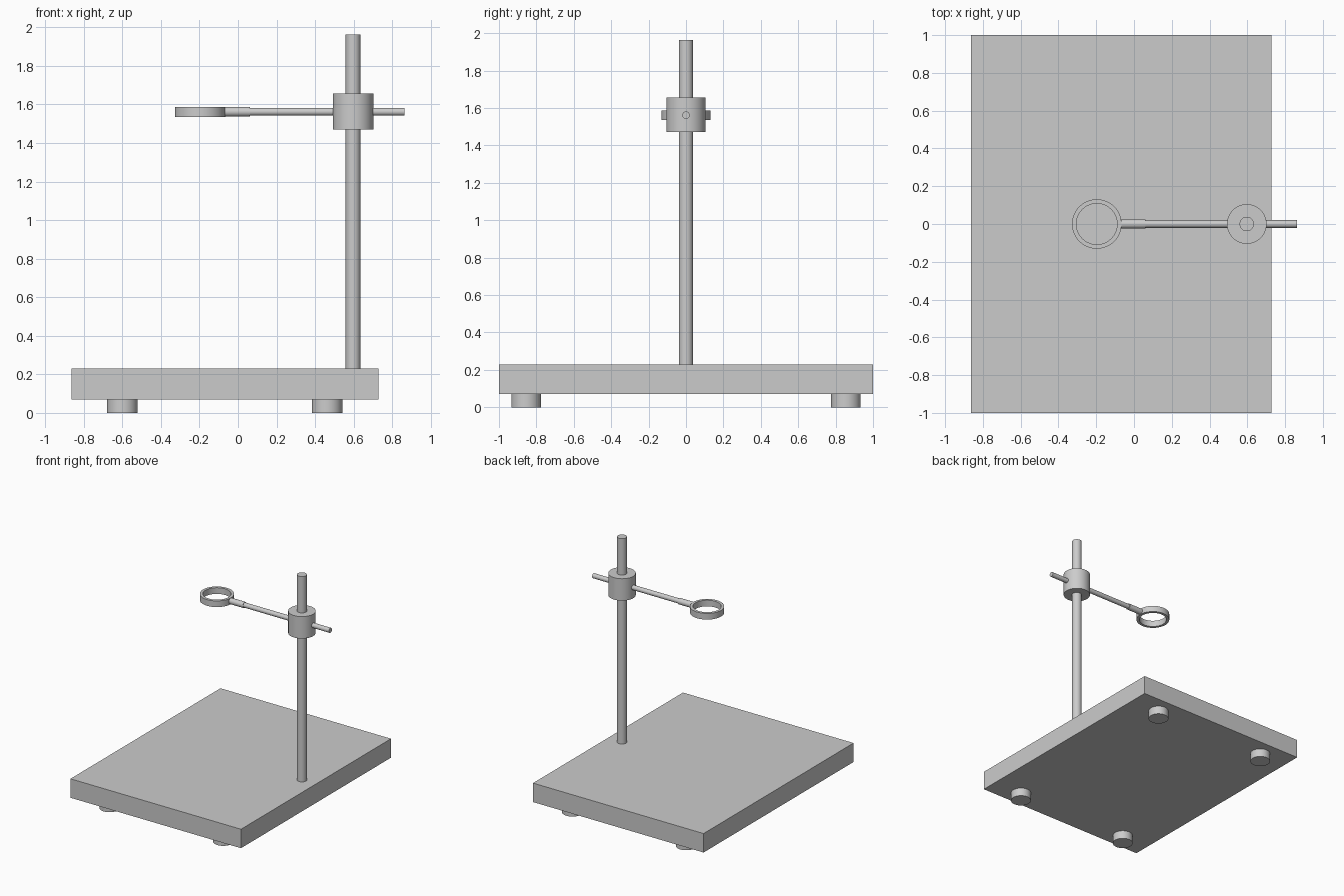
import bpy, bmesh, math

if "Cube" in bpy.data.objects:
    bpy.data.objects.remove(bpy.data.objects["Cube"])

POST_X, RING_X, ROD_Z = 0.597, -0.197, 1.562


def finish(name, bm):
    bmesh.ops.recalc_face_normals(bm, faces=bm.faces)
    mesh = bpy.data.meshes.new(name)
    bm.to_mesh(mesh)
    bm.free()
    ob = bpy.data.objects.new(name, mesh)
    bpy.context.collection.objects.link(ob)
    bpy.ops.object.select_all(action='DESELECT')
    ob.select_set(True)
    bpy.context.view_layer.objects.active = ob
    bpy.ops.object.shade_smooth_by_angle(angle=math.radians(35))
    return ob


def cylinder(name, r, length, loc, rot=(0, 0, 0)):
    bm = bmesh.new()
    bmesh.ops.create_cone(bm, cap_ends=True, segments=64, radius1=r, radius2=r, depth=length)
    ob = finish(name, bm)
    ob.location, ob.rotation_euler = loc, rot
    return ob


def upright(name, r, x, y, z0, z1):
    return cylinder(name, r, z1 - z0, (x, y, (z0 + z1) / 2))


def lengthwise(name, r, x0, x1):
    return cylinder(name, r, x1 - x0, ((x0 + x1) / 2, 0, ROD_Z), (0, math.pi / 2, 0))


# base plate
bm = bmesh.new()
bmesh.ops.create_cube(bm, size=1)
bmesh.ops.scale(bm, vec=(1.592, 2.0, 0.16), verts=bm.verts)
base = finish("base_plate", bm)
base.location = (-0.068, 0, 0.15)

# feet
for i, x in enumerate((-0.6, 0.462)):
    for j, y in enumerate((-0.855, 0.855)):
        upright(f"foot_{i}_{j}", 0.079, x, y, 0, 0.07)

# post and clamp
upright("post", 0.038, POST_X, 0, 0.23, 1.963)
upright("clamp", 0.105, POST_X, 0, 1.471, 1.656)

# horizontal rod and ring socket
lengthwise("support_rod", 0.02, 0.0, 0.863)
lengthwise("ring_socket", 0.025, -0.08, 0.062)

# open ring: rectangular section spun about z
bm = bmesh.new()
section = [(0.108, -0.026), (0.131, -0.026), (0.131, 0.026), (0.108, 0.026)]
verts = [bm.verts.new((r, 0, z)) for r, z in section]
edges = [bm.edges.new((verts[i], verts[(i + 1) % 4])) for i in range(4)]
bmesh.ops.spin(bm, geom=verts + edges, cent=(0, 0, 0), axis=(0, 0, 1),
               angle=2 * math.pi, steps=96, use_merge=True)
bmesh.ops.remove_doubles(bm, verts=bm.verts, dist=1e-4)
ring = finish("ring", bm)
ring.location = (RING_X, 0, ROD_Z)
